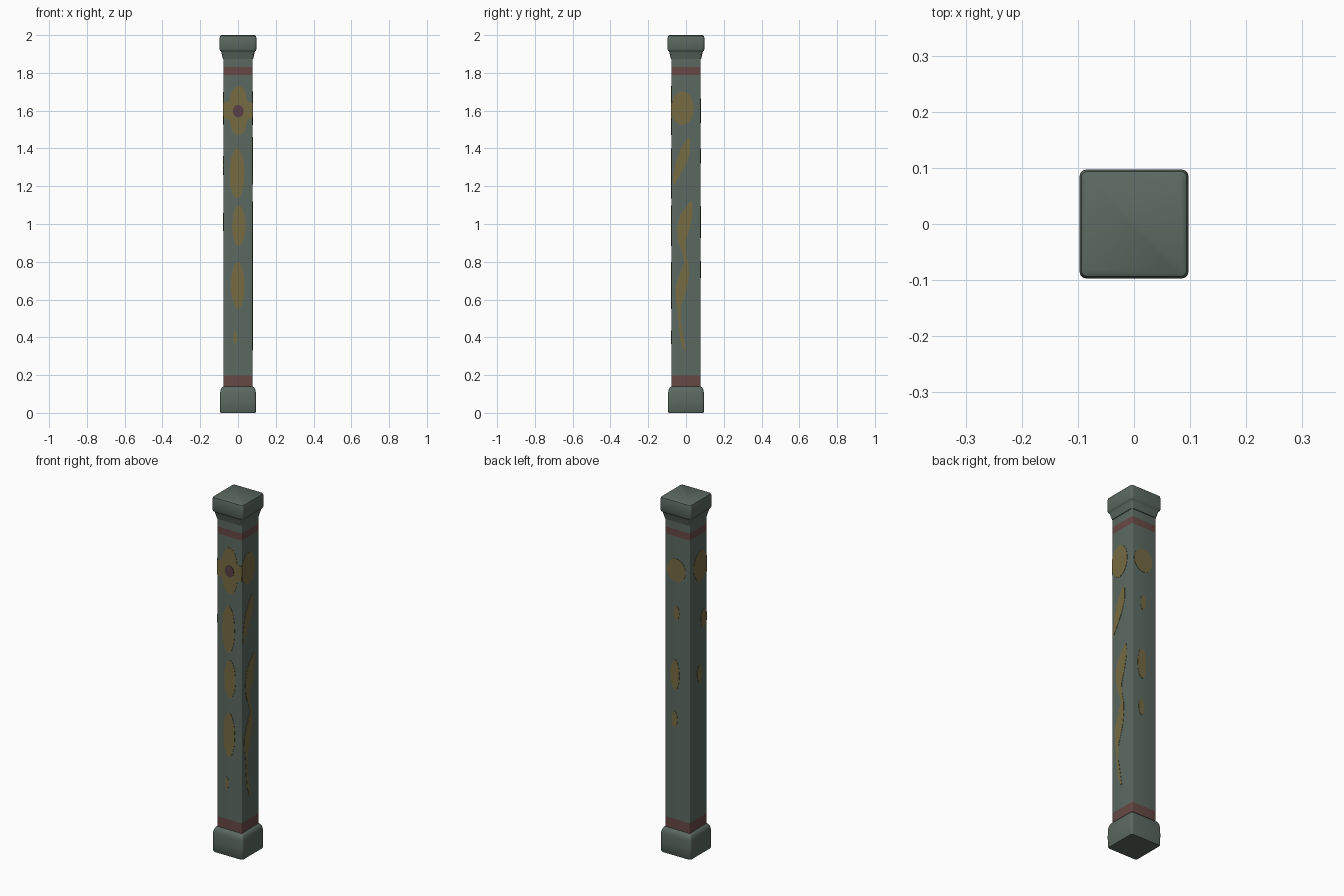
import bpy, bmesh, math
from mathutils import Vector

if "Cube" in bpy.data.objects:
    bpy.data.objects.remove(bpy.data.objects["Cube"])


def mat(name, rgb):
    m = bpy.data.materials.new(name)
    m.diffuse_color = (*rgb, 1)
    m.use_nodes = True
    m.node_tree.nodes["Principled BSDF"].inputs["Base Color"].default_value = m.diffuse_color
    return m


GREEN = mat("grey_green", (0.105, 0.142, 0.120))
RED = mat("dull_red", (0.135, 0.066, 0.060))
GOLD = mat("old_gold", (0.180, 0.145, 0.056))
PLUM = mat("plum", (0.105, 0.050, 0.068))
H = 0.077  # half width of shaft


def finish(name, bm, mats, smooth=False):
    bmesh.ops.recalc_face_normals(bm, faces=bm.faces)
    me = bpy.data.meshes.new(name)
    bm.to_mesh(me)
    bm.free()
    for m in mats:
        me.materials.append(m)
    ob = bpy.data.objects.new(name, me)
    bpy.context.collection.objects.link(ob)
    if smooth:
        bpy.ops.object.select_all(action='DESELECT')
        ob.select_set(True)
        bpy.context.view_layer.objects.active = ob
        bpy.ops.object.shade_smooth_by_angle(angle=math.radians(35))
    return ob


def square_loft(name, sections, radius, mats, rule=None):
    """Stack rounded squares (half width, z) into a closed solid."""
    bm = bmesh.new()
    rings = []
    for h, z in sections:
        ring = []
        for k in range(4):
            a0 = math.pi / 2 * k
            c = a0 + math.pi / 4
            cx, cy = [(h - radius) * math.copysign(1, f(c)) for f in (math.cos, math.sin)]
            for i in range(5):
                a = a0 + math.pi / 8 * i
                ring.append(bm.verts.new((cx + radius * math.cos(a), cy + radius * math.sin(a), z)))
        rings.append(ring)
    for lo, hi in zip(rings, rings[1:]):
        n = len(lo)
        for i in range(n):
            f = bm.faces.new((lo[i], lo[(i + 1) % n], hi[(i + 1) % n], hi[i]))
            if rule:
                f.material_index = rule(f.calc_center_median().z)
    bm.faces.new(rings[0])
    bm.faces.new(rings[-1])
    return finish(name, bm, mats, True)


# Side frames: outward normal and the horizontal axis used for u
SIDES = {"front": ((0, -1, 0), (1, 0, 0)), "back": ((0, 1, 0), (1, 0, 0)),
         "right": ((1, 0, 0), (0, 1, 0)), "left": ((-1, 0, 0), (0, 1, 0))}


def plate(name, side, outline, material=GOLD, lift=0.0015):
    """Thin painted plate on one side of the shaft, from (u, z) outline."""
    n, u = map(Vector, SIDES[side])
    lim = H - 0.001
    bm = bmesh.new()
    loops = [[bm.verts.new(n * (H + d) + u * max(-lim, min(lim, p[0])) + Vector((0, 0, p[1])))
              for p in outline] for d in (-0.002, lift)]
    c = len(outline)
    for i in range(c):
        j = (i + 1) % c
        bm.faces.new((loops[0][i], loops[0][j], loops[1][j], loops[1][i]))
    for lp in loops:
        bm.faces.new(lp)
    return finish(f"{side}_{name}", bm, [material])


def polar(u, z, fu, fz, n=48):
    out = []
    for i in range(n):
        t = 2 * math.pi * i / n
        out.append((u + fu(t) * math.cos(t), z + fz(t) * math.sin(t)))
    return out


def oval(u, z, hw, hh):
    return polar(u, z, lambda t: hw, lambda t: hh, 28)


def ribbon(pts):
    """Outline of a vertical strip through (u, z, half width) points."""
    return [(u - w, z) for u, z, w in pts] + [(u + w, z) for u, z, w in reversed(pts)]


# Base block, shaft with red bands, capital
square_loft("base", [(0.092, 0), (0.095, 0.006), (0.096, 0.06), (0.095, 0.105), (0.092, 0.122),
                     (0.086, 0.134), (0.076, 0.141)], 0.012, [GREEN])
square_loft("shaft", [(H, 0.13), (H, 0.197), (H, 1.79), (H, 1.83), (H, 1.89)], 0.005, [GREEN, RED],
            lambda z: 1 if z < 0.19 or 1.79 < z < 1.83 else 0)
square_loft("capital", [(0.074, 1.872), (0.080, 1.874), (0.082, 1.882), (0.088, 1.908), (0.090, 1.914),
                        (0.094, 1.917), (0.097, 1.925), (0.097, 1.985), (0.094, 1.996),
                        (0.088, 2.0)], 0.012, [GREEN])

# Front flower with plum centre, leaves beneath
petal = lambda t: 0.1 + 0.03 * math.cos(4 * t)
plate("flower", "front", polar(0.002, 1.6, petal, petal, 64))
plate("flower_centre", "front", oval(0.001, 1.597, 0.028, 0.033), PLUM, 0.003)
for i, leaf in enumerate([(-0.005, 1.268, 0.039, 0.133), (0.004, 0.99, 0.035, 0.107),
                          (-0.001, 0.675, 0.036, 0.124), (-0.014, 0.40, 0.010, 0.036)]):
    plate(f"leaf_{i}", "front", oval(*leaf))

# Right flower, leaf and winding vine
plate("flower", "right", oval(-0.019, 1.613, 0.060, 0.089))
plate("leaf", "right", ribbon([(-0.065, 1.21, 0.004), (-0.048, 1.26, 0.018), (-0.027, 1.32, 0.029),
                               (-0.008, 1.38, 0.029), (0.006, 1.43, 0.016), (0.016, 1.46, 0.003)]))
plate("vine", "right", ribbon([
    (-0.006, 0.33, 0.005), (-0.020, 0.38, 0.010), (-0.033, 0.48, 0.007), (-0.037, 0.56, 0.010),
    (-0.034, 0.60, 0.020), (-0.024, 0.67, 0.031), (-0.010, 0.73, 0.025), (0.003, 0.80, 0.010),
    (-0.010, 0.85, 0.011), (-0.022, 0.91, 0.020), (-0.014, 0.98, 0.034), (0.002, 1.05, 0.032),
    (0.018, 1.09, 0.018), (0.027, 1.12, 0.005)]))

# Simpler blooms on back and left
SPOTS = {"back": [(0.006, 1.6, 0.058, 0.065), (0.006, 1.36, 0.018, 0.040),
                  (0.014, 1.01, 0.027, 0.085), (0.017, 0.76, 0.018, 0.045)],
         "left": [(-0.019, 1.613, 0.060, 0.085), (-0.048, 1.31, 0.028, 0.050),
                  (-0.010, 1.01, 0.022, 0.048)]}
for side, spots in SPOTS.items():
    for i, s in enumerate(spots):
        plate(f"bloom_{i}", side, oval(*s))
